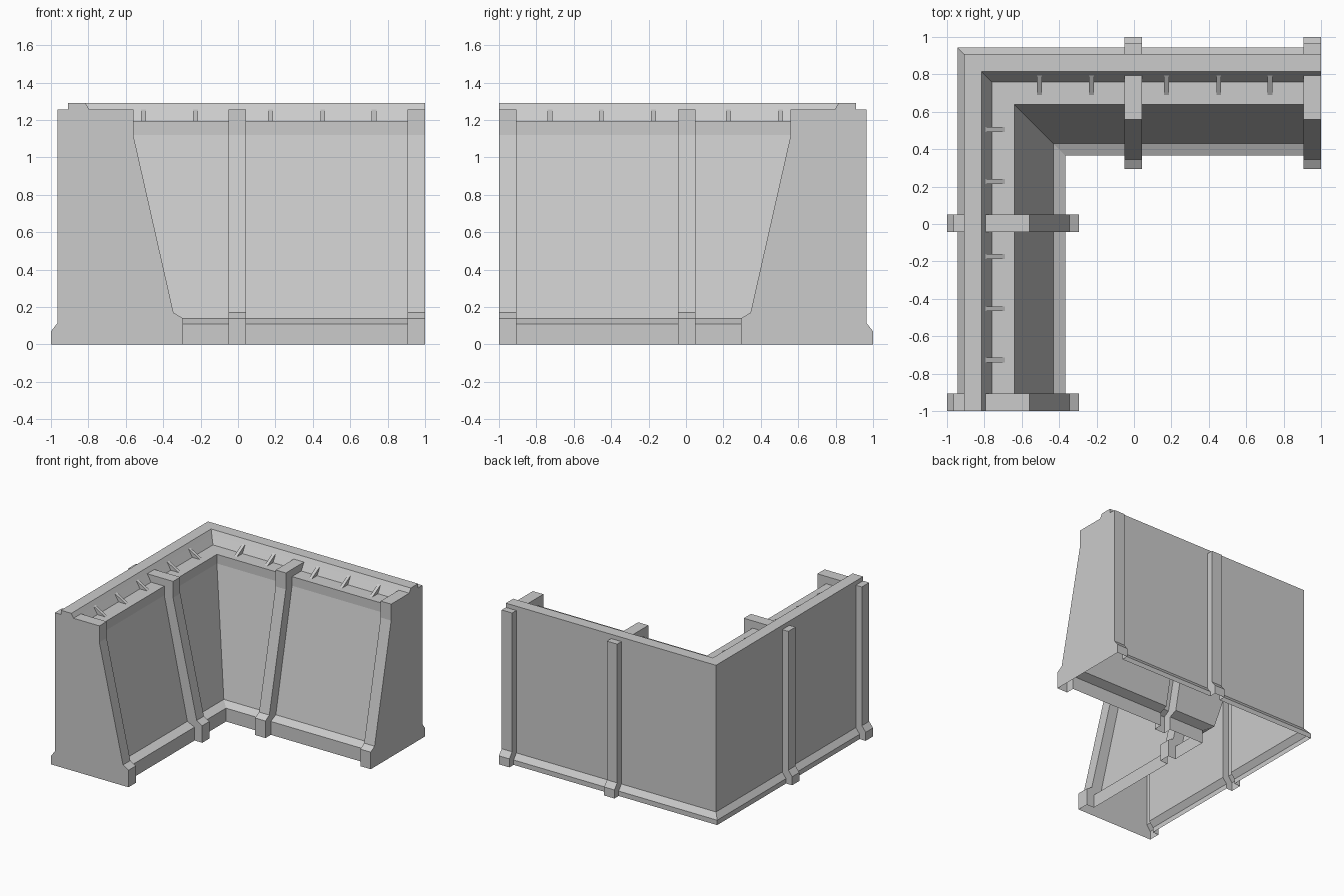
import bpy
import bmesh

old = bpy.data.objects.get("Cube")
if old:
    bpy.data.objects.remove(old, do_unlink=True)

grey = bpy.data.materials.new("plain_grey")
grey.use_nodes = True
COLOUR = (0.6, 0.6, 0.6, 1.0)
grey.diffuse_color = COLOUR
grey.node_tree.nodes["Principled BSDF"].inputs["Base Color"].default_value = COLOUR

# Cross-sections (depth from centre, height), outer foot over the top to inner foot
WALL = [(.945, 0), (.945, .04), (.91, .085), (.91, 1.255), (.91, 1.255),
        (.91, 1.29), (.815, 1.29), (.795, 1.255), (.76, 1.195), (.64, 1.195),
        (.64, 1.12), (.43, .14), (.365, .11), (.365, 0)]
PILASTER = [(1, 0), (1, .07), (.965, .115), (.965, 1.255), (.91, 1.255),
            (.91, 1.29), (.815, 1.29), (.795, 1.255), (.795, 1.255), (.56, 1.255),
            (.56, 1.12), (.345, .17), (.295, .14), (.295, 0)]
BRACKET = [(.795, 1.255), (.76, 1.195), (.69, 1.195)]


def back_wing(s, d, z):
    return (s, d, z)


def side_wing(s, d, z):
    return (-d, -s, z)


def corner(s, d, z):
    return (-d, d, z)


def make_object(name, bm):
    bmesh.ops.remove_doubles(bm, verts=bm.verts, dist=1e-5)
    bmesh.ops.dissolve_degenerate(bm, edges=bm.edges, dist=1e-5)
    bmesh.ops.recalc_face_normals(bm, faces=bm.faces)
    mesh = bpy.data.meshes.new(name)
    bm.to_mesh(mesh)
    bm.free()
    mesh.materials.append(grey)
    obj = bpy.data.objects.new(name, mesh)
    bpy.context.collection.objects.link(obj)
    return obj


def loft(bm, rings, closed=False):
    """Skin a list of equal-length point rings with quads."""
    rows = [[bm.verts.new(p) for p in ring] for ring in rings]
    count = len(rows[0])
    for a, b in zip(rows, rows[1:]):
        for i in range(count if closed else count - 1):
            j = (i + 1) % count
            bm.faces.new((a[i], a[j], b[j], b[i]))
    for end in (rows[0], rows[-1]):
        bm.faces.new(end)


# Hollow, open-bottomed wall: pilaster at each end and in the middle of each wing
stations = [(PILASTER, 1.0), (PILASTER, .905), (WALL, .905), (WALL, .043),
            (PILASTER, .043), (PILASTER, -.05), (WALL, -.05)]
path = [(back_wing, prof, s) for prof, s in stations]
path.append((corner, WALL, 0))
path += [(side_wing, prof, s) for prof, s in reversed(stations)]

bm = bmesh.new()
loft(bm, [[place(s, d, z) for d, z in prof] for place, prof, s in path])
make_object("corner_wall", bm)

# Triangular brackets along the walkway of both wings
for label, place in (("back", back_wing), ("side", side_wing)):
    for n, s in enumerate((-.505, -.227, .174, .453, .727)):
        bm = bmesh.new()
        loft(bm, [[place(s + off, d, z) for d, z in BRACKET]
                  for off in (-.013, .013)], closed=True)
        make_object(f"{label}_bracket_{n + 1}", bm)
